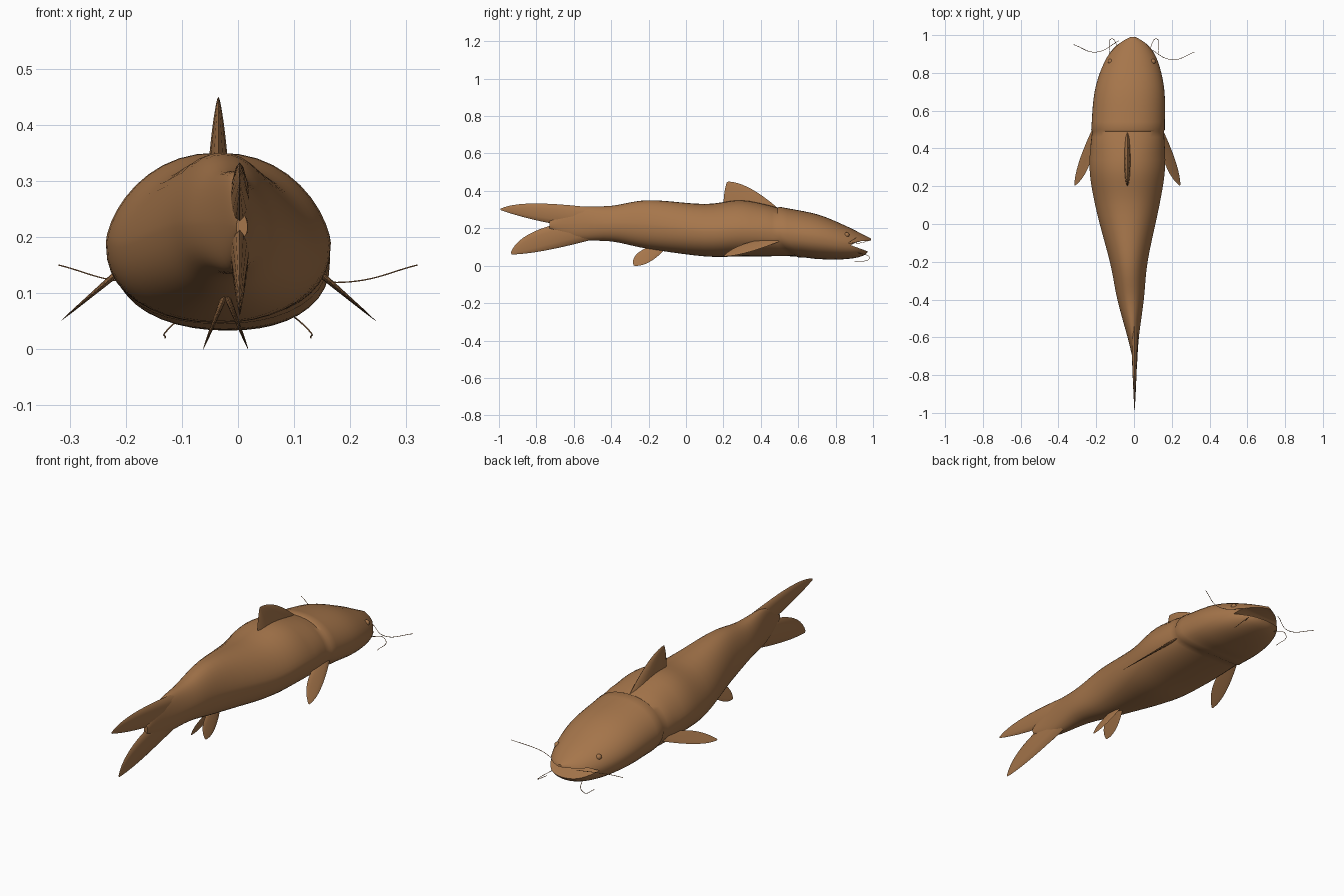
import bpy, bmesh, math
from mathutils import Vector

cube = bpy.data.objects.get("Cube")
if cube:
    bpy.data.objects.remove(cube, do_unlink=True)

colour = (0.38, 0.18, 0.07, 1)
brown = bpy.data.materials.new("fish_brown")
brown.use_nodes = True
brown.diffuse_color = colour
brown.node_tree.nodes["Principled BSDF"].inputs["Base Color"].default_value = colour


def activate(obj):
    bpy.ops.object.select_all(action='DESELECT')
    obj.select_set(True)
    bpy.context.view_layer.objects.active = obj


def finish(obj):
    obj.data.materials.clear()
    obj.data.materials.append(brown)
    activate(obj)
    bpy.ops.object.shade_smooth_by_angle(angle=math.radians(40))


def loft(name, rings):
    """Skin a list of equal-length point rings and cap both ends."""
    bm = bmesh.new()
    rows = [[bm.verts.new(point) for point in ring] for ring in rings]
    for row, following in zip(rows, rows[1:]):
        for i in range(len(row)):
            bm.faces.new((row[i - 1], row[i], following[i], following[i - 1]))
    bm.faces.new(rows[0])
    bm.faces.new(rows[-1])
    bmesh.ops.recalc_face_normals(bm, faces=bm.faces)
    mesh = bpy.data.meshes.new(name)
    bm.to_mesh(mesh)
    bm.free()
    obj = bpy.data.objects.new(name, mesh)
    bpy.context.collection.objects.link(obj)
    return obj


def smooth_path(keys, steps):
    """Catmull-Rom samples through the key vectors."""
    keys = [Vector(key) for key in keys]
    padded = [keys[0]] + keys + [keys[-1]]
    samples = []
    for before, start, end, after in zip(padded, padded[1:], padded[2:], padded[3:]):
        leave, arrive = (end - before) / 2, (after - start) / 2
        for i in range(steps):
            t = i / steps
            ease = t * t * (3 - 2 * t)
            samples.append(start.lerp(end, ease) + leave * t * (1 - t) ** 2
                           - arrive * t * t * (1 - t))
    return samples + [keys[-1]]


def power(value, exponent):
    return math.copysign(abs(value) ** exponent, value)


def body_ring(y, half_width, bottom, top, swell):
    """Cross-section with ridged back and flat belly; the gill edge sweeps forward below."""
    centre = -0.036 * (1 - ((y - 0.2) / 0.85) ** 2)
    middle = bottom + 0.47 * (top - bottom)
    ridge = 1.1 if y > 0.4 else 1.3
    sweep = 0.1 * math.exp(-((y - 0.5) / 0.15) ** 2)
    ring = []
    for i in range(40):
        angle = math.tau * i / 40
        c, s = math.cos(angle), math.sin(angle)
        if s > 0:
            z = middle + (top + swell - middle) * s ** ridge
        else:
            z = middle - (middle - bottom + swell) * abs(s) ** 0.85
        x = centre + (half_width + swell) * power(c, 0.9)
        ring.append((x, y + sweep * max(0, -s) ** 1.5, z))
    return ring


# Body, from snout to tail: y, half width, bottom, top
sections = smooth_path([
    (0.99, 0.01, 0.11, 0.14),
    (0.95, 0.08, 0.06, 0.16),
    (0.85, 0.14, 0.04, 0.21),
    (0.7, 0.18, 0.04, 0.27),
    (0.5, 0.19, 0.05, 0.31),
    (0.3, 0.2, 0.05, 0.35),
    (0.1, 0.17, 0.05, 0.33),
    (-0.2, 0.1, 0.09, 0.35),
    (-0.4, 0.07, 0.13, 0.32),
    (-0.6, 0.03, 0.14, 0.31),
    (-0.73, 0.01, 0.2, 0.24),
], 5)
gill = 0.49
head = [body_ring(*section, 0.005) for section in sections if section[0] > gill]
trunk = [body_ring(*section, 0) for section in sections if section[0] < gill]
body = loft("body", head + [body_ring(gill, 0.19, 0.05, 0.31, 0)] + trunk)

# Open mouth, cut as a wedge across the snout
wedge = [(0.88, 0.11), (0.92, 0.13), (1.1, 0.14), (1.1, 0.03)]
cutter = loft("mouth_cutter", [[(x, y, z) for y, z in wedge] for x in (-1, 1)])
cutter.hide_render = True
mouth = body.modifiers.new("mouth", 'BOOLEAN')
mouth.operation = 'DIFFERENCE'
mouth.solver = 'EXACT'
mouth.object = cutter
activate(body)
bpy.ops.object.modifier_apply(modifier="mouth")
bpy.data.objects.remove(cutter, do_unlink=True)
finish(body)


def bend(start, control, end, t):
    return start.lerp(control, t).lerp(control.lerp(end, t), t)


def fin(name, front, front_bend, back, back_bend, tip, place, normal, thickness):
    """Lens-section blade between two curved edges given in the side plane."""
    front, front_bend, back, back_bend, tip = (
        Vector(place(*point)) for point in (front, front_bend, back, back_bend, tip))
    normal = Vector(normal).normalized()
    rings = []
    for step in range(13):
        t = 0.97 * step / 12
        lead = bend(front, front_bend, tip, t)
        trail = bend(back, back_bend, tip, t)
        ring = []
        for i in range(12):
            angle = math.tau * i / 12
            bulge = normal * thickness * (1 - t) * math.sin(angle)
            ring.append(lead.lerp(trail, (1 - math.cos(angle)) / 2) + bulge)
        rings.append(ring)
    finish(loft(name, rings))


# Dorsal fin and forked tail
fin("dorsal_fin", (0.5, 0.3), (0.33, 0.45), (0.2, 0.3), (0.2, 0.4), (0.22, 0.45),
    lambda y, z: (-0.035, y, z), (1, 0, 0), 0.02)
fin("upper_tail_lobe", (-0.5, 0.31), (-0.9, 0.36), (-0.55, 0.2), (-0.8, 0.23), (-1, 0.3),
    lambda y, z: (0.003, y, z), (1, 0, 0), 0.02)
fin("lower_tail_lobe", (-0.5, 0.14), (-0.8, 0.06), (-0.55, 0.25), (-0.9, 0.2), (-0.94, 0.06),
    lambda y, z: (0.003, y, z), (1, 0, 0), 0.02)


def barbel(name, points):
    curve = bpy.data.curves.new(name, 'CURVE')
    curve.dimensions = '3D'
    curve.bevel_depth = 0.0013
    curve.bevel_resolution = 1
    spline = curve.splines.new('BEZIER')
    spline.bezier_points.add(len(points) - 1)
    for knot, point in zip(spline.bezier_points, points):
        knot.co = point
        knot.handle_left_type = knot.handle_right_type = 'AUTO'
    curve.materials.append(brown)
    bpy.context.collection.objects.link(bpy.data.objects.new(name, curve))


# Paired fins, eyes and whisker barbels
for side, word in ((1, "left"), (-1, "right")):
    fin(word + "_pectoral_fin", (0.5, 0.13), (0.3, 0.05), (0.4, 0.14), (0.25, 0.11), (0.2, 0.05),
        lambda y, z: (side * (0.34 - 1.18 * z) - 0.035, y, z), (side * 0.85, 0, 1), 0.006)
    fin(word + "_pelvic_fin", (-0.1, 0.1), (-0.2, -0.01), (-0.2, 0.1), (-0.3, 0.06), (-0.28, 0),
        lambda y, z: (side * (0.04 - 0.4 * z) - 0.022, y, z), (1, 0, side * 0.4), 0.006)

    bpy.ops.mesh.primitive_uv_sphere_add(segments=16, ring_count=10, radius=0.014,
                                         location=(side * 0.113 - 0.012, 0.86, 0.165))
    eye = bpy.context.object
    eye.name = word + "_eye"
    finish(eye)

    drift = -0.02 * side
    barbel(word + "_long_barbel", [
        (side * x, y + drift, z)
        for x, y, z in ((0.08, 0.95, 0.13), (0.2, 0.89, 0.12), (0.32, 0.93, 0.15))])
    barbel(word + "_chin_barbel", [
        (side * x, y, z)
        for x, y, z in ((0.08, 0.92, 0.07), (0.12, 0.98, 0.04), (0.13, 0.9, 0.02))])
